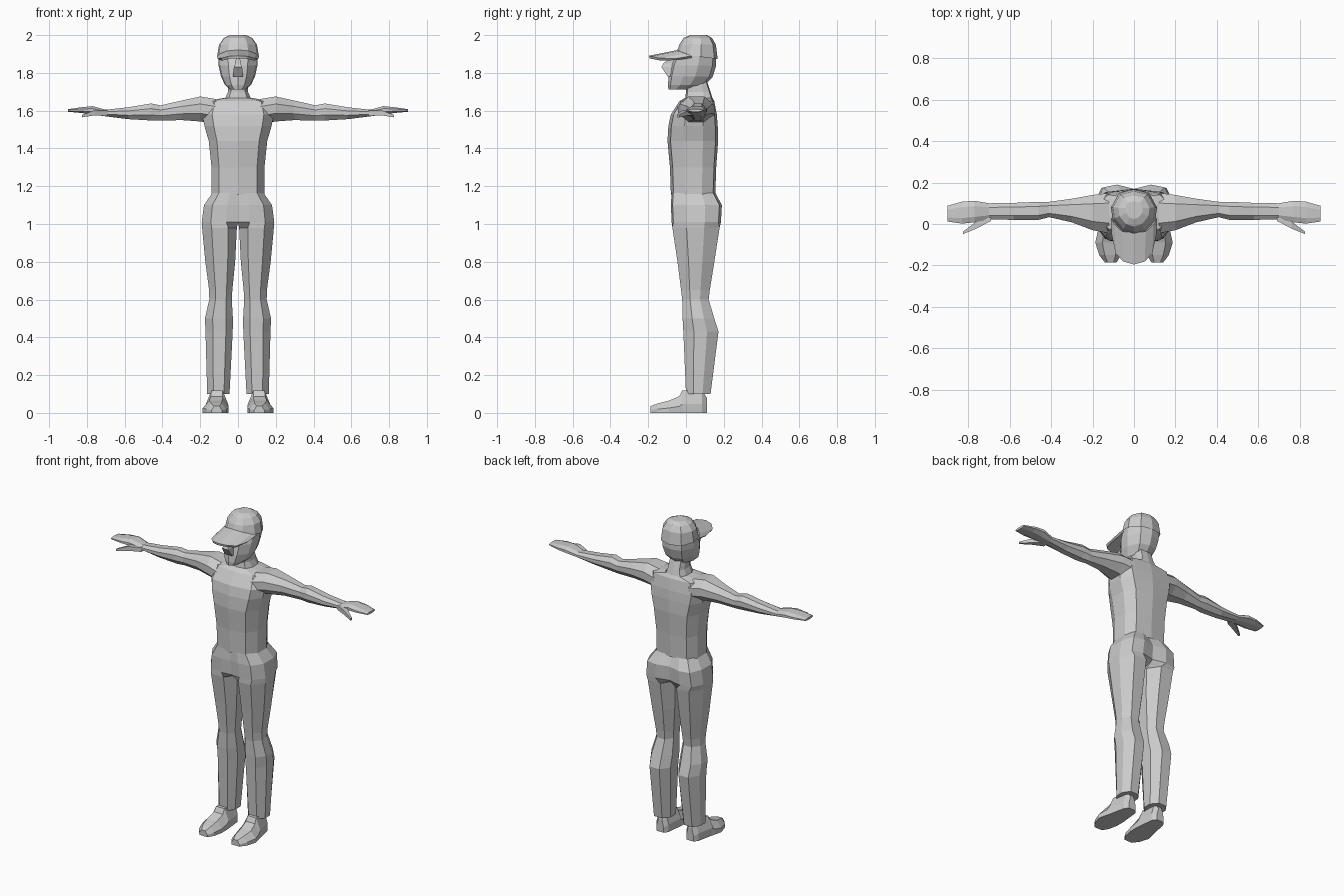
import bpy, bmesh

# Cross-section templates in a -1..1 box
def both(half):
    return half + [(-u, v) for u, v in reversed(half) if u > 0]

BODY = both([(0, -1), (.72, -.88), (1, -.35), (1, .4), (.75, .9), (0, 1)])
HEAD = both([(0, -1), (.5, -.86), (.93, -.35), (1, .2), (.65, .84), (0, 1)])
ARM = [(-.45, -1), (.45, -1), (1, -.35), (1, .4), (.5, 1), (-.5, 1), (-1, .4), (-1, -.35)]
LEG = [(-.5, -1), (.45, -1), (1, -.4), (1, .35), (.5, 1), (-.45, 1), (-1, .4), (-1, -.45)]
HIP = [(-.35, -1), (.5, -.93), (1, -.4), (1, .35), (.65, .9), (-.1, 1), (-1, .85), (-1, -.95)]
SHOE = [(-1, -1), (1, -1), (1, -.2), (.5, 1), (-.5, 1), (-1, -.2)]
BOX = [(-1, -1), (1, -1), (1, 1), (-1, 1)]


def ring(shape, axis, t, a0, a1, b0, b1):
    pts = []
    for u, v in shape:
        a = (a0 + a1) / 2 + u * (a1 - a0) / 2
        b = (b0 + b1) / 2 + v * (b1 - b0) / 2
        pts.append({'x': (t, a, b), 'y': (a, t, b), 'z': (a, b, t)}[axis])
    return pts


def finish(name, bm, mirror=False):
    bmesh.ops.recalc_face_normals(bm, faces=bm.faces)
    if mirror:  # drop the wall on the centre line
        wall = [f for f in bm.faces if all(abs(v.co.x) < 1e-5 for v in f.verts)]
        bmesh.ops.delete(bm, geom=wall, context='FACES')
    me = bpy.data.meshes.new(name)
    bm.to_mesh(me)
    bm.free()
    ob = bpy.data.objects.new(name, me)
    bpy.context.collection.objects.link(ob)
    if mirror:
        ob.modifiers.new("Mirror", 'MIRROR')
    return ob


def loft(name, rings, start=False, end=False, mirror=False):
    bm = bmesh.new()
    rows = [[bm.verts.new(p) for p in r] for r in rings]
    n = len(rows[0])
    for a, b in zip(rows, rows[1:]):
        for i in range(n):
            j = (i + 1) % n
            bm.faces.new((a[i], a[j], b[j], b[i]))
    if start:
        bm.faces.new(rows[0])
    if end:
        bm.faces.new(rows[-1])
    return finish(name, bm, mirror)


def stack(shape, rows):
    """Symmetric horizontal rings: z, half width, front y, back y."""
    return [ring(shape, 'z', z, -r, r, y0, y1) for z, r, y0, y1 in rows]


# Shirt body and neck
loft("shirt", stack(BODY, [
    (1.155, .14, -.08, .155), (1.3, .14, -.085, .16), (1.44, .155, -.098, .17),
    (1.52, .178, -.093, .168), (1.58, .19, -.08, .163), (1.65, .17, -.035, .15),
    (1.668, .07, -.005, .14)]))
loft("neck", stack(BODY, [
    (1.66, .07, -.005, .142), (1.7, .053, .0, .13), (1.76, .05, .0, .11)]))

# Arms with flat hands
loft("arm", [ring(ARM, 'x', *r) for r in [
    (.12, -.045, .15, 1.53, 1.662), (.2, -.03, .14, 1.543, 1.675),
    (.3, .008, .122, 1.55, 1.653), (.41, .033, .107, 1.547, 1.628),
    (.46, .02, .107, 1.548, 1.638), (.58, .02, .102, 1.555, 1.618),
    (.7, .022, .1, 1.57, 1.605), (.77, .008, .112, 1.58, 1.624),
    (.83, .002, .108, 1.588, 1.618), (.9, .012, .088, 1.594, 1.608)]],
    end=True, mirror=True)
loft("thumb", [ring(BOX, 'x', *r) for r in [
    (.69, .015, .06, 1.572, 1.6), (.76, -.022, .012, 1.575, 1.602),
    (.825, -.048, -.036, 1.565, 1.578)]], end=True, mirror=True)

# Trousers: hip rings share the centre line, then split into legs
hips = [(1.165, 0, .135, -.076, .155), (1.1, 0, .18, -.08, .19), (1.01, 0, .192, -.076, .185)]
legs = [(.98, .006, .19, -.072, .178), (.8, .015, .173, -.045, .15),
        (.65, .03, .153, -.026, .126), (.6, .033, .152, -.02, .12),
        (.5, .027, .175, -.018, .15), (.43, .028, .172, -.014, .172),
        (.1, .045, .163, .0, .13)]
loft("trousers", [ring(HIP, 'z', *r) for r in hips] + [ring(LEG, 'z', *r) for r in legs],
     end=True, mirror=True)

# Shoes, heel to toe
loft("shoe", [ring(SHOE, 'y', *r) for r in [
    (.11, .08, .13, 0, .08), (.085, .062, .148, 0, .12), (-.02, .052, .17, 0, .118),
    (-.035, .05, .175, 0, .088), (-.09, .05, .187, 0, .065),
    (-.15, .062, .168, 0, .05), (-.187, .085, .14, 0, .036)]],
    start=True, end=True, mirror=True)

# Head and nose
loft("head", stack(HEAD, [
    (1.712, .04, -.093, .03), (1.735, .068, -.096, .1), (1.78, .09, -.092, .142),
    (1.84, .103, -.08, .16), (1.905, .104, -.05, .16)]), start=True)
loft("nose", stack(BOX, [
    (1.78, .026, -.096, -.07), (1.83, .022, -.13, -.06), (1.85, .014, -.12, -.06),
    (1.885, .01, -.075, -.05)]), start=True)

# Cap crown, its rim lower at the back
crown = stack(HEAD, [
    (1.895, .111, -.052, .168), (1.95, .1, -.035, .158), (1.985, .075, -.012, .138),
    (2.0, .042, .025, .11)])
crown[0] = [(x, y, z - .13 * y) for x, y, z in crown[0]]
loft("cap_crown", crown, end=True)

# Cap brim: inner and outer edge points, centre to side
half = [((0, -.04, 1.915), (0, -.194, 1.884)), ((.055, -.035, 1.91), (.05, -.18, 1.881)),
        ((.09, 0, 1.897), (.085, -.14, 1.872)), ((.107, .03, 1.885), (.103, -.05, 1.872))]
bm = bmesh.new()
cols = [[bm.verts.new(p) for p in c] for c in half]
for a, b in zip(cols, cols[1:]):
    bm.faces.new((a[0], a[1], b[1], b[0]))
brim = finish("cap_brim", bm, mirror=True)
thick = brim.modifiers.new("Thickness", 'SOLIDIFY')
thick.thickness = .014
thick.offset = 0
